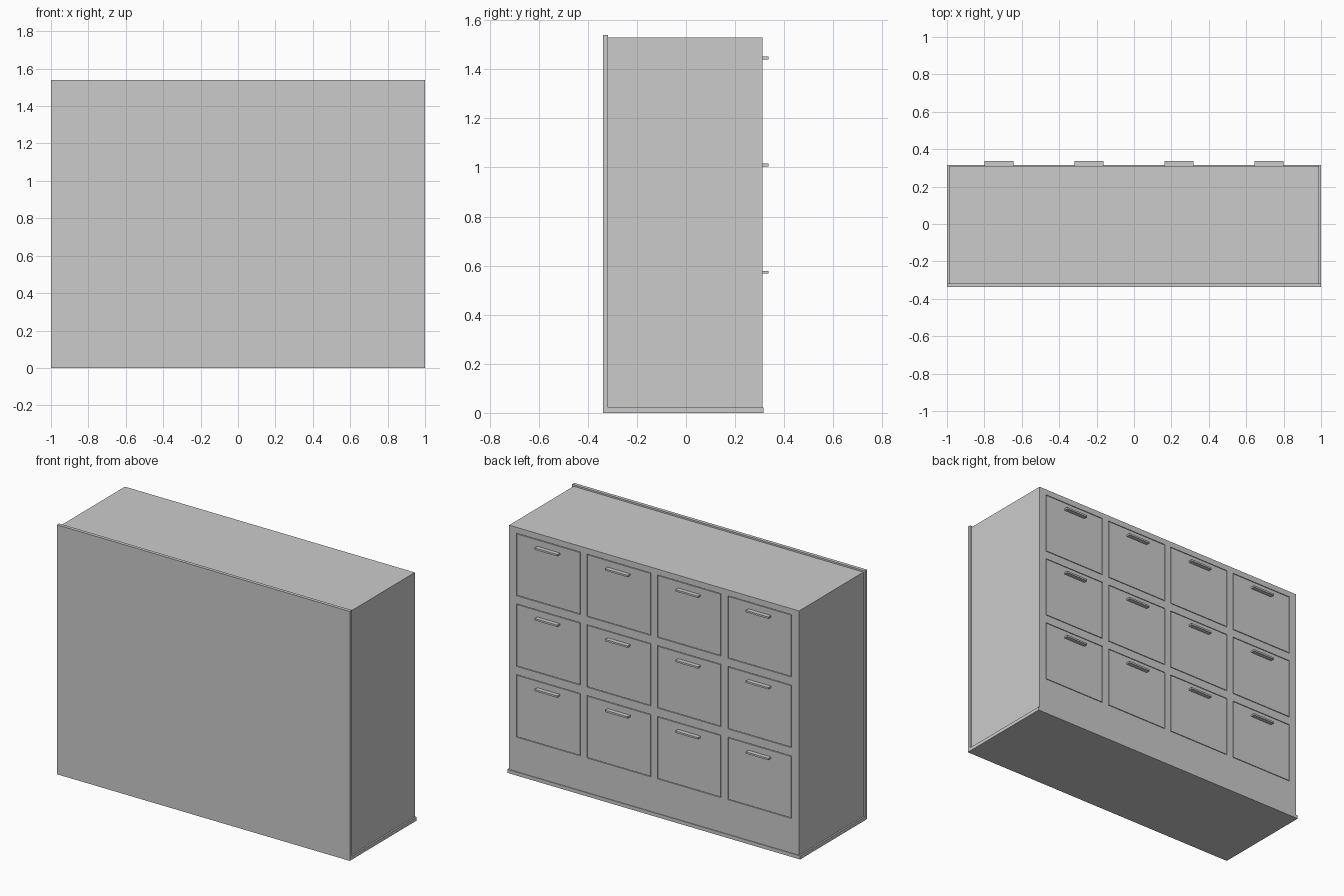
import bpy
import bmesh
from mathutils import Matrix, Vector

if "Cube" in bpy.data.objects:
    bpy.data.objects.remove(bpy.data.objects["Cube"])


def boxes(name, bounds):
    """One object made of axis-aligned boxes (x0, x1, y0, y1, z0, z1)."""
    bm = bmesh.new()
    for x0, x1, y0, y1, z0, z1 in bounds:
        centre = Vector(((x0 + x1) / 2, (y0 + y1) / 2, (z0 + z1) / 2))
        size = Vector((x1 - x0, y1 - y0, z1 - z0))
        bmesh.ops.create_cube(
            bm, size=1, matrix=Matrix.Translation(centre) @ Matrix.Diagonal(size).to_4x4())
    mesh = bpy.data.meshes.new(name)
    bm.to_mesh(mesh)
    bm.free()
    ob = bpy.data.objects.new(name, mesh)
    bpy.context.collection.objects.link(ob)
    return ob


FACE_Y = 0.311              # plane of the drawer side
COLS = (-0.721, -0.24, 0.24, 0.721)
TOPS = (1.494, 1.058, 0.621)
HALF_W, HEIGHT = 0.218, 0.386
GAP, DEPTH = 0.004, 0.018

# Large front panel and base plate
boxes("front_panel", [(-1, 1, -0.338, -0.317, 0, 1.54)])
boxes("base_plate", [(-1, 1, -0.317, 0.315, 0, 0.022)])

# Cabinet carcass
body = boxes("cabinet_body", [(-0.99, 0.99, -0.317, FACE_Y, 0.022, 1.53)])

# Shallow openings that leave a thin gap around each drawer
cutter = boxes("opening_cutter", [
    (x - HALF_W, x + HALF_W, FACE_Y - DEPTH, FACE_Y + 0.05, z - HEIGHT, z)
    for x in COLS for z in TOPS])
cutter.hide_render = True
cutter.hide_viewport = True
cut = body.modifiers.new("openings", 'BOOLEAN')
cut.operation = 'DIFFERENCE'
cut.solver = 'EXACT'
cut.object = cutter

# Drawer fronts with their pull handles
for row, z in enumerate(TOPS, 1):
    for col, x in enumerate(COLS, 1):
        boxes(f"drawer_front_{row}_{col}", [
            (x - HALF_W + GAP, x + HALF_W - GAP, FACE_Y - DEPTH, FACE_Y,
             z - HEIGHT + GAP, z - GAP)])
        boxes(f"drawer_handle_{row}_{col}", [
            (x - 0.077, x + 0.077, FACE_Y, 0.337, z - 0.054, z - 0.043)])
